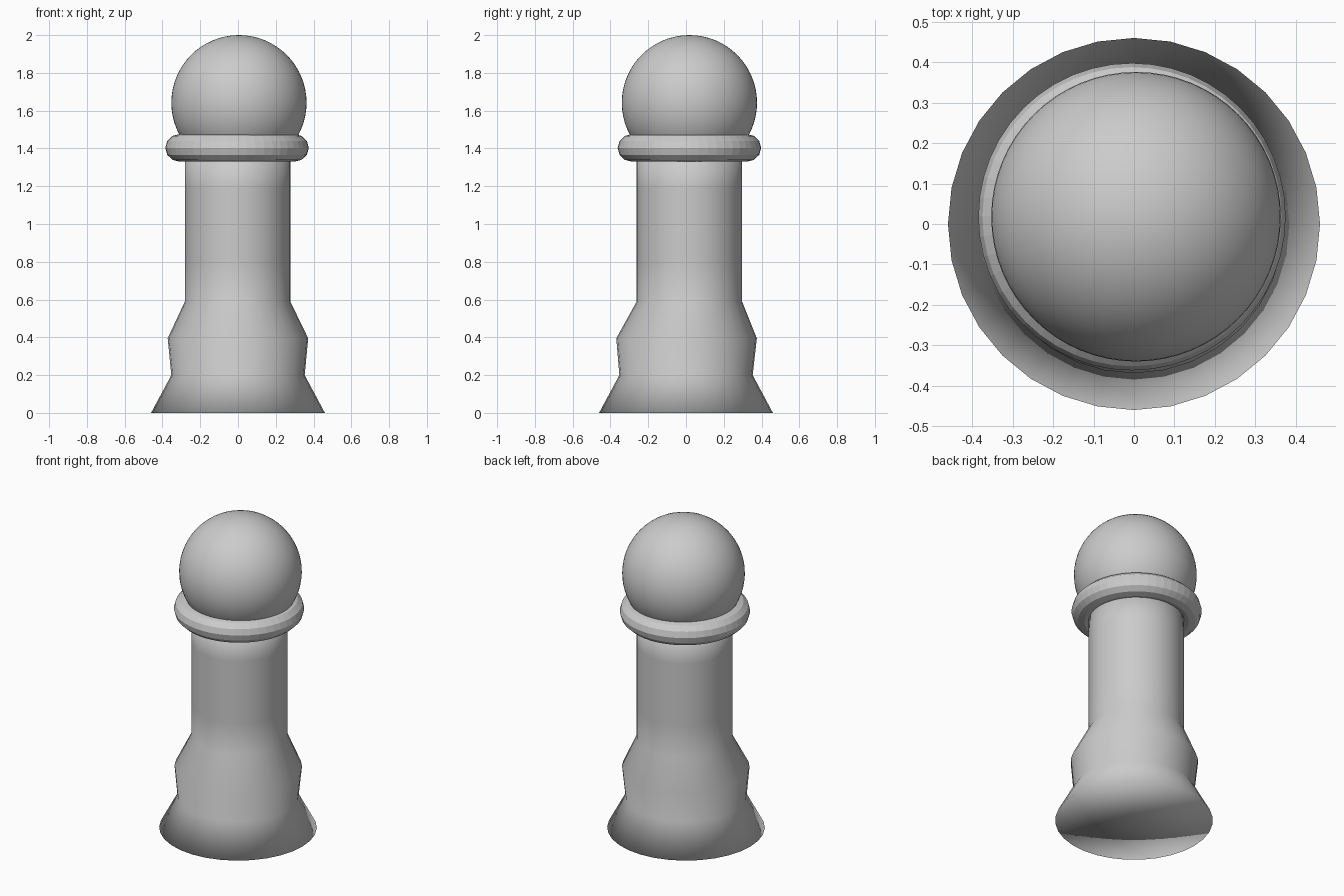
import bpy, bmesh
from math import cos, sin, tau

if "Cube" in bpy.data.objects:
    bpy.data.objects.remove(bpy.data.objects["Cube"])

SIDES = 32
# Body rings: height, radius, centre y (the upper column sits slightly off-axis)
RINGS = [(0.0, 0.46, 0.0), (0.2, 0.353, 0.0), (0.395, 0.372, 0.003),
         (0.59, 0.279, 0.018), (0.79, 0.279, 0.018), (0.99, 0.279, 0.018),
         (1.19, 0.279, 0.018), (1.4, 0.279, 0.018)]


def smooth(obj):
    for p in obj.data.polygons:
        p.use_smooth = True


# Body: stacked rings joined by quads, closed with fans
bm = bmesh.new()
loops = []
for z, r, cy in RINGS:
    loops.append([bm.verts.new((r * cos(tau * i / SIDES) - cy * 0.12,
                                r * sin(tau * i / SIDES) + cy, z))
                  for i in range(SIDES)])
for a, b in zip(loops, loops[1:]):
    for i in range(SIDES):
        j = (i + 1) % SIDES
        bm.faces.new((a[i], a[j], b[j], b[i]))
for loop, (z, r, cy) in ((loops[0], RINGS[0]), (loops[-1], RINGS[-1])):
    centre = bm.verts.new((0, cy, z))
    for i in range(SIDES):
        bm.faces.new((loop[i], loop[(i + 1) % SIDES], centre))
bmesh.ops.recalc_face_normals(bm, faces=bm.faces)
mesh = bpy.data.meshes.new("body")
bm.to_mesh(mesh)
bm.free()
body = bpy.data.objects.new("body", mesh)
bpy.context.collection.objects.link(body)
smooth(body)

# Collar: faceted ring under the head
bpy.ops.mesh.primitive_torus_add(major_segments=48, minor_segments=12,
                                 major_radius=0.304, minor_radius=0.076,
                                 location=(-0.005, 0.018, 1.403))
collar = bpy.context.object
collar.name = "collar"
collar.scale.z = 0.96
for p in collar.data.polygons:
    p.use_smooth = False

# Head: smooth ball
bpy.ops.mesh.primitive_uv_sphere_add(segments=64, ring_count=32, radius=0.358,
                                     location=(0.005, 0.018, 1.642))
head = bpy.context.object
head.name = "head"
smooth(head)
